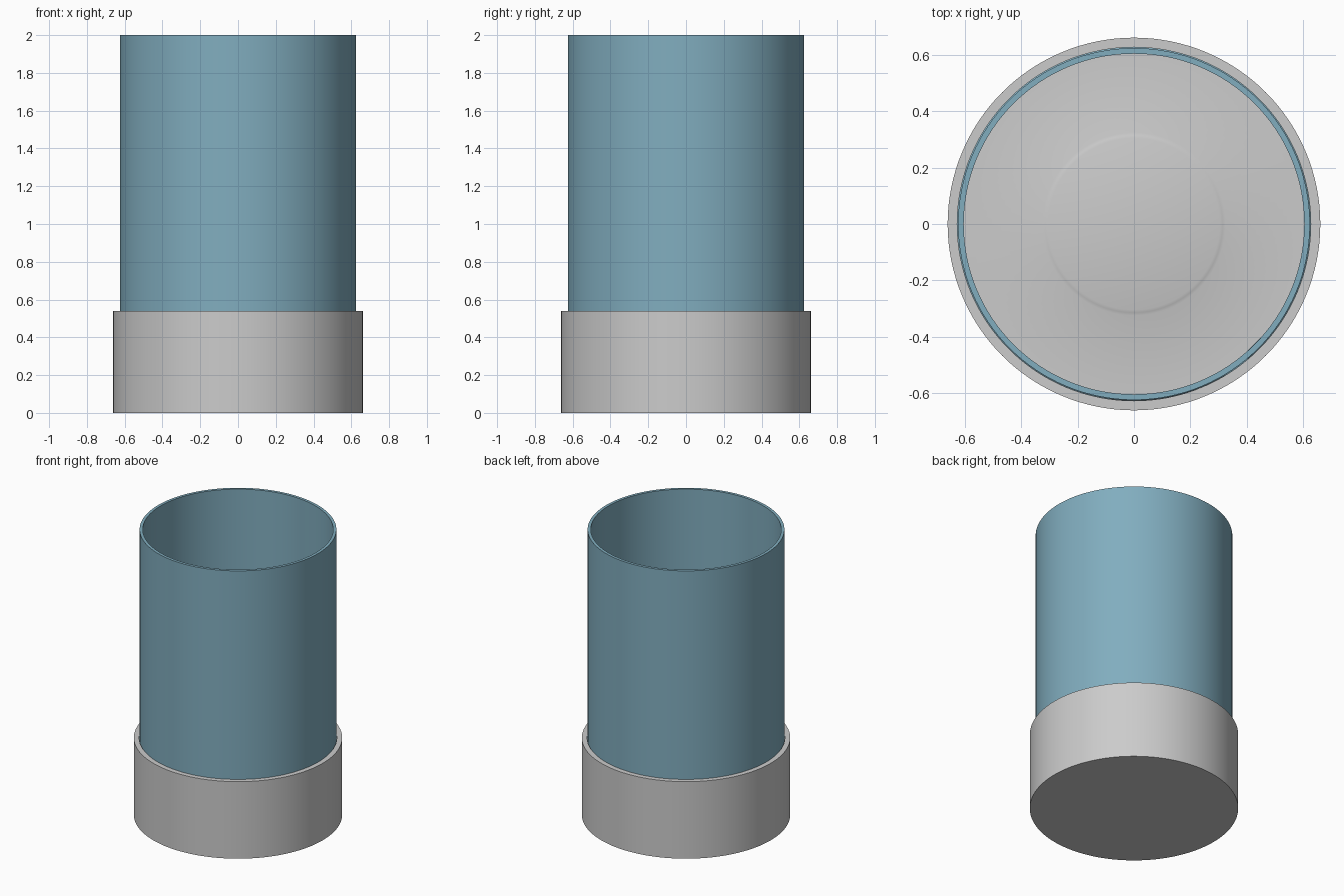
import bpy, bmesh, math

if "Cube" in bpy.data.objects:
    bpy.data.objects.remove(bpy.data.objects["Cube"])

SEG = 128


def material(name, color):
    mat = bpy.data.materials.new(name)
    mat.diffuse_color = color
    mat.use_nodes = True
    mat.node_tree.nodes["Principled BSDF"].inputs["Base Color"].default_value = mat.diffuse_color
    return mat


def finish(name, bm, mat=None):
    bmesh.ops.recalc_face_normals(bm, faces=bm.faces)
    mesh = bpy.data.meshes.new(name)
    bm.to_mesh(mesh)
    bm.free()
    obj = bpy.data.objects.new(name, mesh)
    bpy.context.collection.objects.link(obj)
    if mat:
        mesh.materials.append(mat)
    bpy.ops.object.select_all(action='DESELECT')
    obj.select_set(True)
    bpy.context.view_layer.objects.active = obj
    bpy.ops.object.shade_smooth_by_angle(angle=math.radians(35))
    return obj


def lathe(name, profile, closed=False, mat=None):
    """Revolve an (r, z) profile around z."""
    bm = bmesh.new()
    verts = [bm.verts.new((r, 0, z)) for r, z in profile]
    pairs = list(zip(verts, verts[1:])) + ([(verts[-1], verts[0])] if closed else [])
    edges = [bm.edges.new(p) for p in pairs]
    bmesh.ops.spin(bm, geom=verts + edges, cent=(0, 0, 0), axis=(0, 0, 1),
                   angle=math.tau, steps=SEG, use_duplicate=False)
    bmesh.ops.remove_doubles(bm, verts=bm.verts, dist=1e-5)
    return finish(name, bm, mat)


def thread(name, turns, z0, z1, end_deg, mat=None):
    """Triangular screw ridge whose end runs out into the wall."""
    bm = bmesh.new()
    steps = int(64 * turns)
    rings = []
    for i in range(steps + 1):
        t = i / steps
        a = math.radians(end_deg) - math.tau * turns * (1 - t)
        z = z0 + (z1 - z0) * t
        fade = min(1, i / 4, (steps - i) / 4)
        r_in, r_out = 0.621 - 0.018 * (1 - fade), 0.624 + 0.016 * fade
        h = 0.004 + 0.016 * fade
        rings.append([bm.verts.new((r * math.cos(a), r * math.sin(a), z + dz))
                      for r, dz in ((r_in, -h), (r_out, 0), (r_in, h))])
    for a, b in zip(rings, rings[1:]):
        for k in range(3):
            n = (k + 1) % 3
            bm.faces.new((a[k], a[n], b[n], b[k]))
    bm.faces.new(rings[0])
    bm.faces.new(rings[-1])
    return finish(name, bm, mat)


blue = material("blue", (0.22, 0.42, 0.52, 1))

# Screw cap: open cup with a shallow raised disc on its floor
lathe("cap", [(0, 0), (0.662, 0), (0.662, 0.54), (0.628, 0.54), (0.628, 0.04),
              (0.325, 0.04), (0.315, 0.043), (0.305, 0.046), (0, 0.046)])

# Open tube standing in the cap
lathe("tube", [(0.625, 0.04), (0.625, 2), (0.605, 2), (0.605, 0.04)],
      closed=True, mat=blue)

# Screw thread hidden between tube and cap
thread("screw_thread", 2, 0.14, 0.535, -45, blue)
